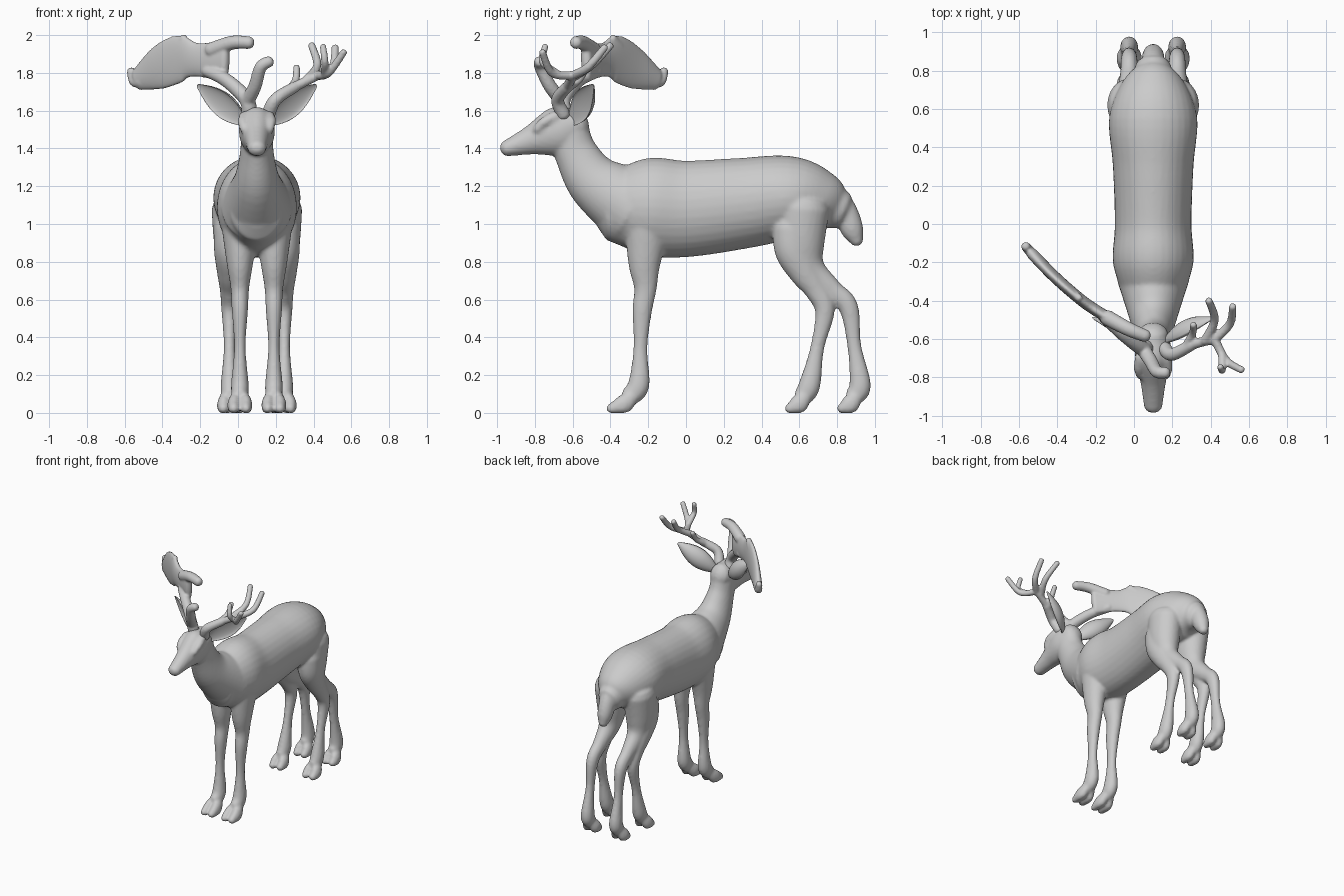
import bpy, bmesh, math
from mathutils import Vector

cube = bpy.data.objects.get("Cube")
if cube:
    bpy.data.objects.remove(cube, do_unlink=True)

MIDDLE = 0.1         # x of the animal's own mirror plane
ANKLE_HEIGHT = 0.15
ANKLE, KNEE, SHIN = 0.057, 0.052, 0.037   # leg radii shared by every leg
LEG_FLATNESS = 0.82

grey = bpy.data.materials.new("plain_grey")
grey.use_nodes = True
grey.diffuse_color = (0.6, 0.6, 0.6, 1)
shader = grey.node_tree.nodes["Principled BSDF"]
shader.inputs["Base Color"].default_value = grey.diffuse_color


def spline(points, steps=6):
    """Catmull-Rom samples through points of any dimension."""
    padded = [points[0], *points, points[-1]]
    samples = []
    for i in range(len(points) - 1):
        for k in range(steps):
            t = k / steps
            samples.append([
                b + t * ((c - a) + t * ((2 * a - 5 * b + 4 * c - d) + t * (3 * b - a - 3 * c + d))) / 2
                for a, b, c, d in zip(*padded[i:i + 4])])
    return samples + [list(points[-1])]


def tube(bm, points, side=(1, 0, 0), cup=False, sides=24):
    """Loft ellipses along a path of (x, y, z, side radius, other radius)."""
    samples = spline(points)
    centres = [Vector(sample[:3]) for sample in samples]
    last = len(samples) - 1
    sections = []
    for i, (x, y, z, wide, deep) in enumerate(samples):
        tangent = (centres[min(i + 1, last)] - centres[max(i - 1, 0)]).normalized()
        sections.append((centres[i], tangent, wide, deep))

    def dome(section, sign):
        """Rings that round off one end."""
        centre, tangent, wide, deep = section
        reach = sign * min(wide, deep) * 0.8
        return [(centre + tangent * reach * math.sin(a), tangent,
                 wide * math.cos(a), deep * math.cos(a)) for a in (0.5, 1, 1.4)]

    sections = dome(sections[0], -1)[::-1] + sections + dome(sections[-1], 1)

    across = Vector(side)
    rings = []
    for centre, tangent, wide, deep in sections:
        across = (across - tangent * across.dot(tangent)).normalized()
        outward = tangent.cross(across)
        ring = []
        for k in range(sides):
            angle = math.tau * k / sides
            height = math.sin(angle)
            if cup and height > 0:
                height *= -0.35
            corner = centre + across * wide * math.cos(angle) + outward * deep * height
            corner.z = max(corner.z, 0)     # soles stay flat on the ground
            ring.append(bm.verts.new(corner))
        rings.append(ring)
    for lower, upper in zip(rings, rings[1:]):
        for k in range(sides):
            bm.faces.new((lower[k - 1], lower[k], upper[k], upper[k - 1]))
    bm.faces.new(rings[0][::-1])
    bm.faces.new(rings[-1])


def finish(bm, name, voxel=None, soften_steps=3):
    """Turn the lofts into one object, fused when a voxel size is given."""
    bmesh.ops.recalc_face_normals(bm, faces=bm.faces)
    for face in bm.faces:
        face.smooth = True
    mesh = bpy.data.meshes.new(name)
    bm.to_mesh(mesh)
    bm.free()
    mesh.materials.append(grey)
    part = bpy.data.objects.new(name, mesh)
    bpy.context.collection.objects.link(part)
    if voxel:
        fuse = part.modifiers.new("fuse", 'REMESH')
        fuse.mode = 'VOXEL'
        fuse.voxel_size = voxel
        fuse.use_smooth_shade = True
        soften = part.modifiers.new("soften", 'SMOOTH')
        soften.iterations = soften_steps


def along_middle(bm, *rings):
    """Loft (y, z, half width, half depth) rings in the mirror plane."""
    tube(bm, [(MIDDLE, *ring) for ring in rings], sides=32)


def leg(bm, x, upper, knee, ankle_y, stride):
    """Loft (y, z, radius) rings down to a shared shin, ankle and cloven hoof."""
    knee_y, knee_z = knee
    shin = ((knee_y + ankle_y) / 2, (knee_z + ANKLE_HEIGHT) / 2, SHIN)
    rings = [*upper, (*knee, KNEE), shin, (ankle_y, ANKLE_HEIGHT, ANKLE),
             (ankle_y - stride * 0.3, ANKLE_HEIGHT - 0.06, KNEE)]
    tube(bm, [(x, y, z, radius * LEG_FLATNESS, radius) for y, z, radius in rings])
    for spread in (-0.032, 0.032):
        tube(bm, [(x + spread / 2, ankle_y - stride * 0.2, 0.09, 0.03, 0.035),
                  (x + spread, ankle_y - stride * 0.55, 0.045, 0.034, 0.05),
                  (x + spread, ankle_y - stride, 0.02, 0.026, 0.028)])


def branch(bm, radius, *path):
    """Loft a round antler tine that thins a little toward its tip."""
    rings = []
    for i, point in enumerate(path):
        thin = radius * (1 - 0.2 * i / (len(path) - 1))
        rings.append((*point, thin, thin))
    tube(bm, rings, side=(0.3, 0.2, -0.9), sides=12)


# Body, neck, head, tail and legs fused into one skin
body = bmesh.new()
along_middle(body, (-.36, 1.09, .16, .2), (-.2, 1.09, .21, .26), (0, 1.08, .2, .255),
             (.3, 1.11, .21, .24), (.55, 1.14, .23, .22), (.72, 1.11, .17, .17),
             (.8, 1.08, .1, .11))
# neck
along_middle(body, (-.28, 1.09, .19, .21), (-.48, 1.22, .125, .15), (-.58, 1.37, .09, .115),
             (-.62, 1.48, .085, .11))
# head
along_middle(body, (-.58, 1.53, .08, .09), (-.68, 1.49, .095, .13),
             (-.83, 1.44, .065, .075), (-.95, 1.4, .048, .043))
# tail
along_middle(body, (.76, 1.18, .06, .07), (.84, 1.07, .06, .065), (.88, .97, .055, .06),
             (.905, .91, .035, .035))

for mirror in (-1, 1):
    def across(offset):
        return MIDDLE + mirror * offset

    # front leg
    leg(body, across(.09), [(-.2, 1.05, .13), (-.22, .8, .087), (-.215, .66, .06)],
        (-.232, .54), -.25, .15)
    # rear hind leg with its thigh
    leg(body, across(.125), [(.62, 1.08, .14), (.61, .9, .125), (.65, .76, .09), (.77, .65, .06)],
        (.86, .56), .922, .1)
    # forward hind leg
    leg(body, across(.145), [(.56, .98, .1), (.57, .86, .1), (.63, .74, .08), (.69, .65, .062)],
        (.735, .54), .655, .11)
    # brow ridge over the eye
    branch(body, .03, (across(.065), -.69, 1.57), (across(.075), -.75, 1.54),
           (across(.065), -.79, 1.5))
finish(body, "body", .011, 5)

# Cupped ears, leaf-shaped between base and tip
for mirror, name in ((1, "left_ear"), (-1, "right_ear")):
    ear = bmesh.new()
    rings = []
    for step in range(6):
        t = step / 5
        width = 0.072 * math.sin(math.pi * (0.12 + 0.82 * t))
        rings.append((MIDDLE + mirror * (.07 + .24 * t), -.61 + .115 * t, 1.54 + .19 * t,
                      width, width * 0.8))
    tube(ear, rings, side=(-.5, -.55 * mirror, .7 * mirror), cup=True)
    finish(ear, name)

# Branching antler
antler = bmesh.new()
fork = (.42, -.6, 1.785)
branch(antler, .038, (.16, -.65, 1.58), (.2, -.68, 1.66), (.3, -.63, 1.725))
branch(antler, .03, (.2, -.68, 1.66), (.3, -.63, 1.725), fork)
branch(antler, .025, (.37, -.61, 1.77), (.42, -.5, 1.84), (.39, -.4, 1.945))
branch(antler, .025, fork, (.5, -.52, 1.83), (.515, -.43, 1.935))
branch(antler, .024, fork, (.48, -.71, 1.8), (.56, -.76, 1.91))
branch(antler, .022, (.46, -.69, 1.8), (.46, -.76, 1.86), (.45, -.745, 1.94))
branch(antler, .023, (.27, -.64, 1.71), (.305, -.57, 1.76), (.31, -.525, 1.83))
finish(antler, "branching_antler", .008)


# Broad palmed antler, lying on a curved upright sheet
def on_sheet(x, z):
    bend = x + 0.2
    return (x, -0.45 - 0.68 * bend + 0.64 * bend * bend, z)


palm = bmesh.new()
blade = [(-.53, 1.765, .06), (-.42, 1.825, .115), (-.31, 1.875, .125),
         (-.22, 1.87, .09), (-.07, 1.86, .11)]
tube(palm, [(*on_sheet(x, z), .03, tall) for x, z, tall in blade], side=(.6, .8, 0), sides=32)
# hooked tip, inner lobe and crest
branch(palm, .03, on_sheet(-.51, 1.75), on_sheet(-.55, 1.755), on_sheet(-.565, 1.81))
branch(palm, .042, on_sheet(-.14, 1.92), on_sheet(-.03, 1.96), on_sheet(.06, 1.96))
branch(palm, .025, on_sheet(-.33, 1.94), on_sheet(-.285, 1.985))
# beam and brow tine
branch(palm, .043, (.06, -.64, 1.58), (.045, -.65, 1.66), (-.06, -.57, 1.76), on_sheet(-.16, 1.81))
branch(palm, .038, (.05, -.655, 1.65), (.09, -.72, 1.73), (.12, -.77, 1.83), (.165, -.775, 1.86))
finish(palm, "palmed_antler", .008)
